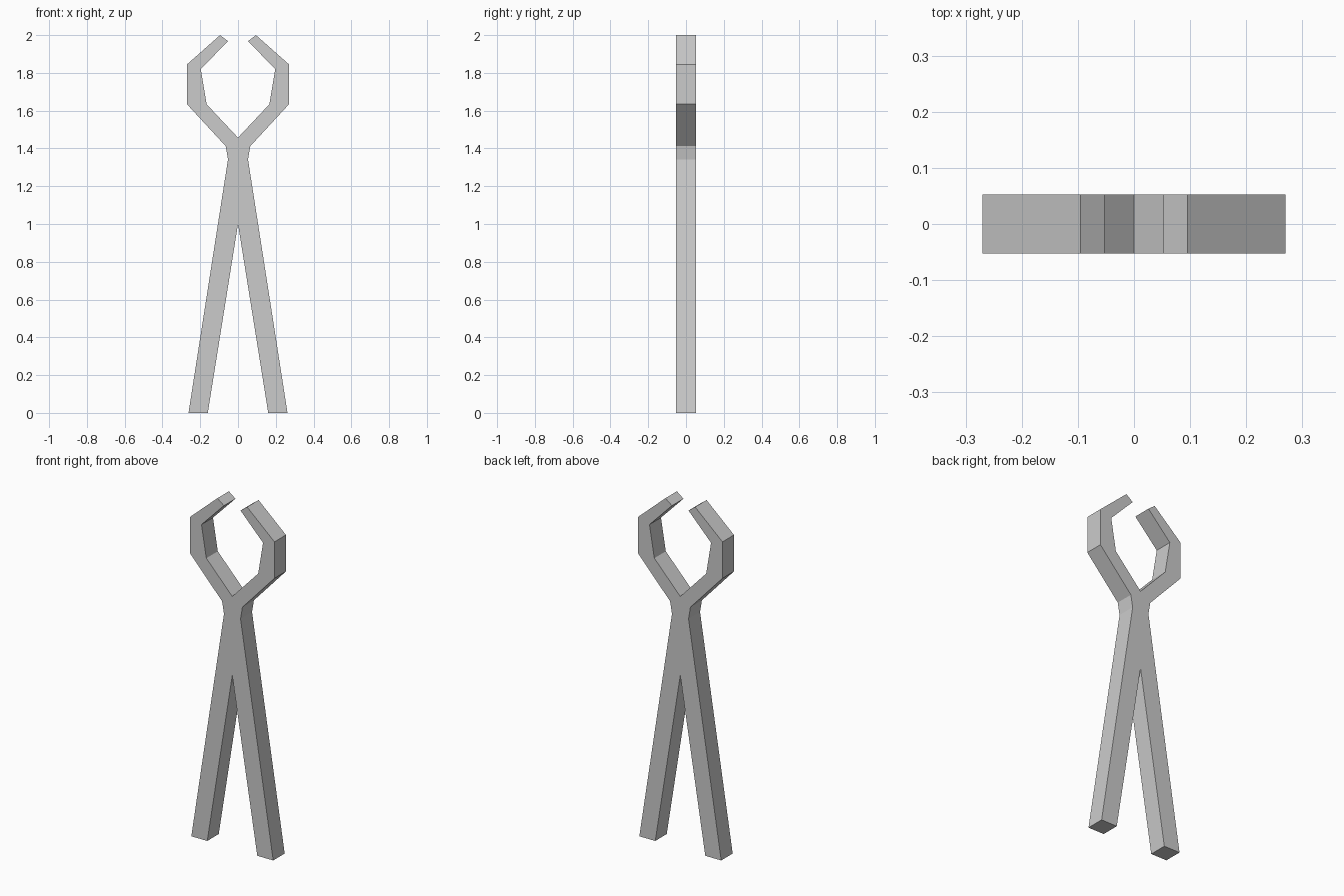
import bpy, bmesh
from mathutils import Vector

if "Cube" in bpy.data.objects:
    bpy.data.objects.remove(bpy.data.objects["Cube"])

HALF_DEPTH = 0.0525

# Right half of the outline, from the crotch of the handles, round the
# outside of the jaw to the tip, and back to the inner fork of the jaws
half = [(0, 1.0), (0.16, 0), (0.262, 0), (0.053, 1.342), (0.065, 1.412),
        (0.27, 1.634), (0.27, 1.845), (0.095, 2.0), (0.053, 1.968),
        (0.197, 1.82), (0.166, 1.634), (0, 1.457)]

# Mirror the half to close the full outline as one solid
outline = half + [(-x, z) for x, z in reversed(half[1:-1])]

# Flat plate extruded front to back
bm = bmesh.new()
front = bm.faces.new([bm.verts.new((x, -HALF_DEPTH, z)) for x, z in outline])
ext = bmesh.ops.extrude_face_region(bm, geom=[front], use_keep_orig=True)
moved = [g for g in ext["geom"] if isinstance(g, bmesh.types.BMVert)]
bmesh.ops.translate(bm, verts=moved, vec=Vector((0, 2 * HALF_DEPTH, 0)))
bmesh.ops.recalc_face_normals(bm, faces=bm.faces[:])

mesh = bpy.data.meshes.new("tongs")
bm.to_mesh(mesh)
bm.free()
tongs = bpy.data.objects.new("tongs", mesh)
bpy.context.collection.objects.link(tongs)
